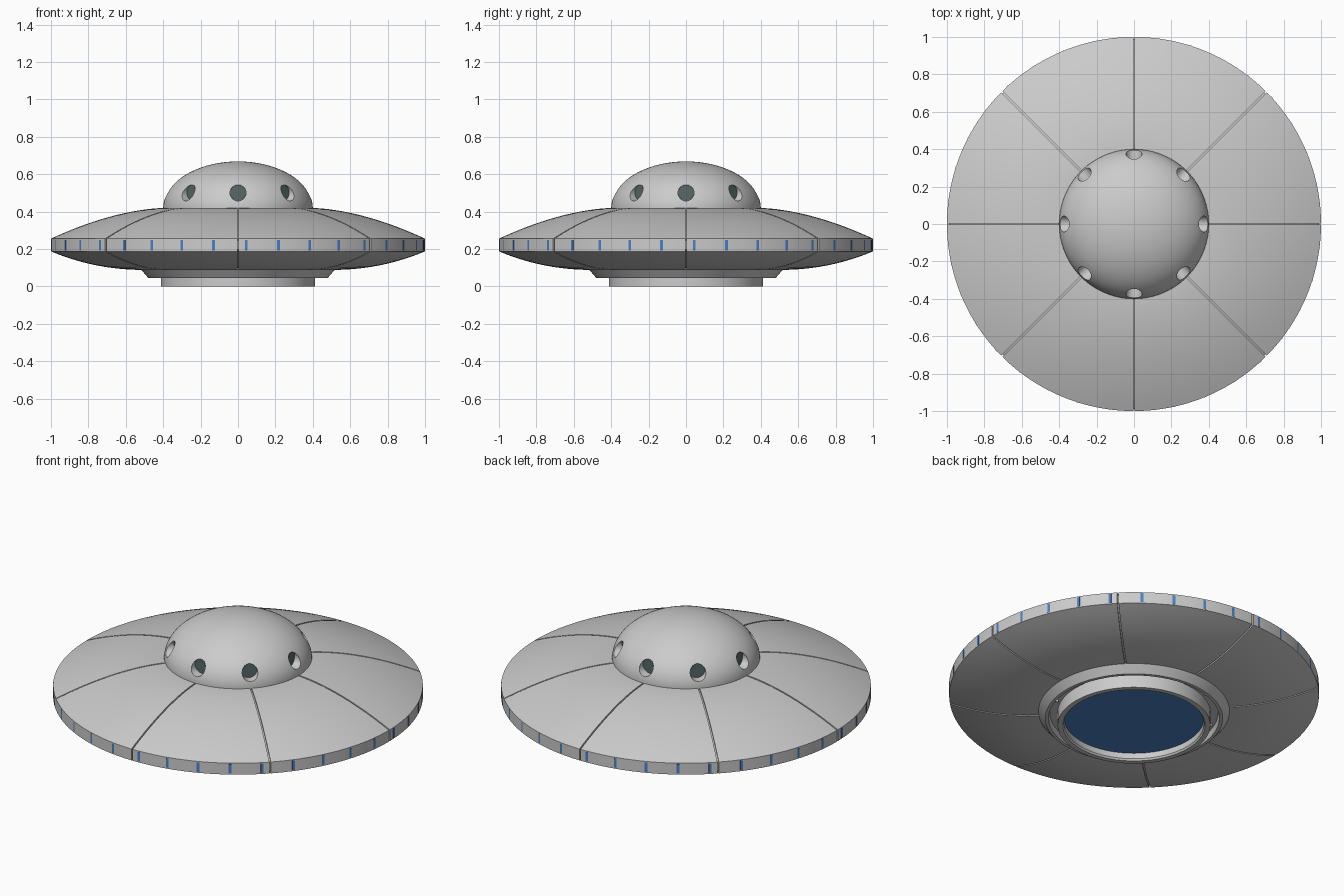
import bpy, bmesh, math
from mathutils import Matrix, Vector

if "Cube" in bpy.data.objects:
    bpy.data.objects.remove(bpy.data.objects["Cube"])

TAU = 2 * math.pi


def material(name, rgb):
    m = bpy.data.materials.new(name)
    m.diffuse_color = (*rgb, 1)
    m.use_nodes = True
    m.node_tree.nodes["Principled BSDF"].inputs["Base Color"].default_value = m.diffuse_color
    return m


BLUE = material("blue_light", (0.07, 0.22, 0.55))
GLASS = material("dark_glass", (0.10, 0.14, 0.14))


def finish(name, bm, mat=None, smooth=True):
    bmesh.ops.recalc_face_normals(bm, faces=bm.faces)
    me = bpy.data.meshes.new(name)
    bm.to_mesh(me)
    bm.free()
    ob = bpy.data.objects.new(name, me)
    bpy.context.collection.objects.link(ob)
    if mat:
        me.materials.append(mat)
    if smooth:
        shade(ob)
    return ob


def shade(ob):
    bpy.ops.object.select_all(action='DESELECT')
    ob.select_set(True)
    bpy.context.view_layer.objects.active = ob
    bpy.ops.object.shade_smooth_by_angle(angle=math.radians(30))


def skin(bm, columns):
    # join closed columns of points all the way round
    vs = [[bm.verts.new(p) for p in col] for col in columns]
    for a, b in zip(vs, vs[1:] + vs[:1]):
        for i in range(len(a)):
            j = (i + 1) % len(a)
            bm.faces.new((a[i], b[i], b[j], a[j]))


def ring(name, profile, segs=128):
    # lathe a closed (radius, height) profile
    bm = bmesh.new()
    skin(bm, [[(r * math.cos(TAU * k / segs), r * math.sin(TAU * k / segs), z)
               for r, z in profile] for k in range(segs)])
    return finish(name, bm)


def cylinder(bm, radius, depth, matrix, segs=32):
    bmesh.ops.create_cone(bm, cap_ends=True, segments=segs, radius1=radius,
                          radius2=radius, depth=depth, matrix=matrix)


def around(count, offset=0.0):
    return [Matrix.Rotation(math.radians(offset) + TAU * k / count, 4, 'Z') for k in range(count)]


# saucer hull: eight panels separated by narrow grooves
top = [(r, 0.255 + 0.165 * (1 - ((r - 0.38) / 0.62) ** 1.75))
       for r in [0.38 + 0.62 * i / 16 for i in range(17)]]
under = [(r, 0.187 - 0.099 * (1 - ((r - 0.5) / 0.5) ** 2.1))
         for r in [1 - 0.5 * i / 14 for i in range(15)]]
profile = top + under + [(0.38, 0.088)]
floor = [(r - 0.01 if r > 0.99 else r, z + (0.01 if z < 0.22 else -0.01)) for r, z in profile]
HALF, STEPS = 0.004, 20
columns = []
for k in range(8):
    a0 = k * TAU / 8

    def column(pts, t):
        col = []
        for r, z in pts:
            gap = HALF / r
            a = a0 + gap + (TAU / 8 - 2 * gap) * t
            col.append((r * math.cos(a), r * math.sin(a), z))
        return col

    columns.append(column(floor, 0))
    columns += [column(profile, i / STEPS) for i in range(STEPS + 1)]
    columns.append(column(floor, 1))
bm = bmesh.new()
skin(bm, columns)
finish("saucer_hull", bm)

# dome: half ellipsoid with round window openings
bm = bmesh.new()
bmesh.ops.create_uvsphere(bm, u_segments=96, v_segments=48, radius=1)
bmesh.ops.bisect_plane(bm, geom=bm.verts[:] + bm.edges[:] + bm.faces[:], plane_co=(0, 0, -0.05),
                       plane_no=(0, 0, 1), clear_inner=True)
bmesh.ops.holes_fill(bm, edges=[e for e in bm.edges if e.is_boundary])
bmesh.ops.transform(bm, matrix=Matrix.Translation((0, 0, 0.418)) @ Matrix.Diagonal((0.4, 0.4, 0.25, 1)),
                    verts=bm.verts)
dome = finish("dome", bm, smooth=False)

LIE = Matrix.Rotation(math.pi / 2, 4, 'Y')
bm = bmesh.new()
for rot in around(8):
    cylinder(bm, 0.043, 0.12, rot @ Matrix.Translation((0.395, 0, 0.5)) @ LIE)
cutter = finish("window_cutter", bm, smooth=False)
cutter.hide_render = True
mod = dome.modifiers.new("windows", 'BOOLEAN')
mod.operation = 'DIFFERENCE'
mod.solver = 'EXACT'
mod.object = cutter
bpy.context.view_layer.objects.active = dome
bpy.ops.object.modifier_apply(modifier=mod.name)
bpy.data.objects.remove(cutter)
shade(dome)

# window panes
bm = bmesh.new()
for rot in around(8):
    cylinder(bm, 0.0425, 0.01, rot @ Matrix.Translation((0.339, 0, 0.5)) @ LIE)
finish("window_panes", bm, GLASS)

# slim lights around the rim
bm = bmesh.new()
for rot in around(36, 2.5):
    bmesh.ops.create_cube(bm, size=1, matrix=rot @ Matrix.Translation((0.991, 0, 0.221))
                          @ Matrix.Diagonal((0.02, 0.015, 0.056, 1)))
finish("rim_lights", bm, BLUE, smooth=False)

# underside: tapered collar with channel, hatch ring, glowing disc, rivets
ring("belly_collar", [(0.52, 0.092), (0.48, 0.045), (0.462, 0.045), (0.455, 0.08),
                      (0.39, 0.08), (0.39, 0.092)])
ring("hatch_ring", [(0.413, 0.085), (0.413, 0.0), (0.385, 0.0), (0.378, 0.01), (0.378, 0.085)])
bm = bmesh.new()
cylinder(bm, 0.38, 0.03, Matrix.Translation((0, 0, 0.059)), 96)
finish("hatch_light", bm, BLUE)
bm = bmesh.new()
for rot in around(8, 22.5):
    bmesh.ops.create_uvsphere(bm, u_segments=12, v_segments=8, radius=0.009,
                              matrix=rot @ Matrix.Translation((0.436, 0, 0.079)))
finish("collar_rivets", bm)

# blanking plate closing the hull above the hatch
bm = bmesh.new()
cylinder(bm, 0.4, 0.02, Matrix.Translation((0, 0, 0.09)), 96)
finish("belly_plate", bm)
